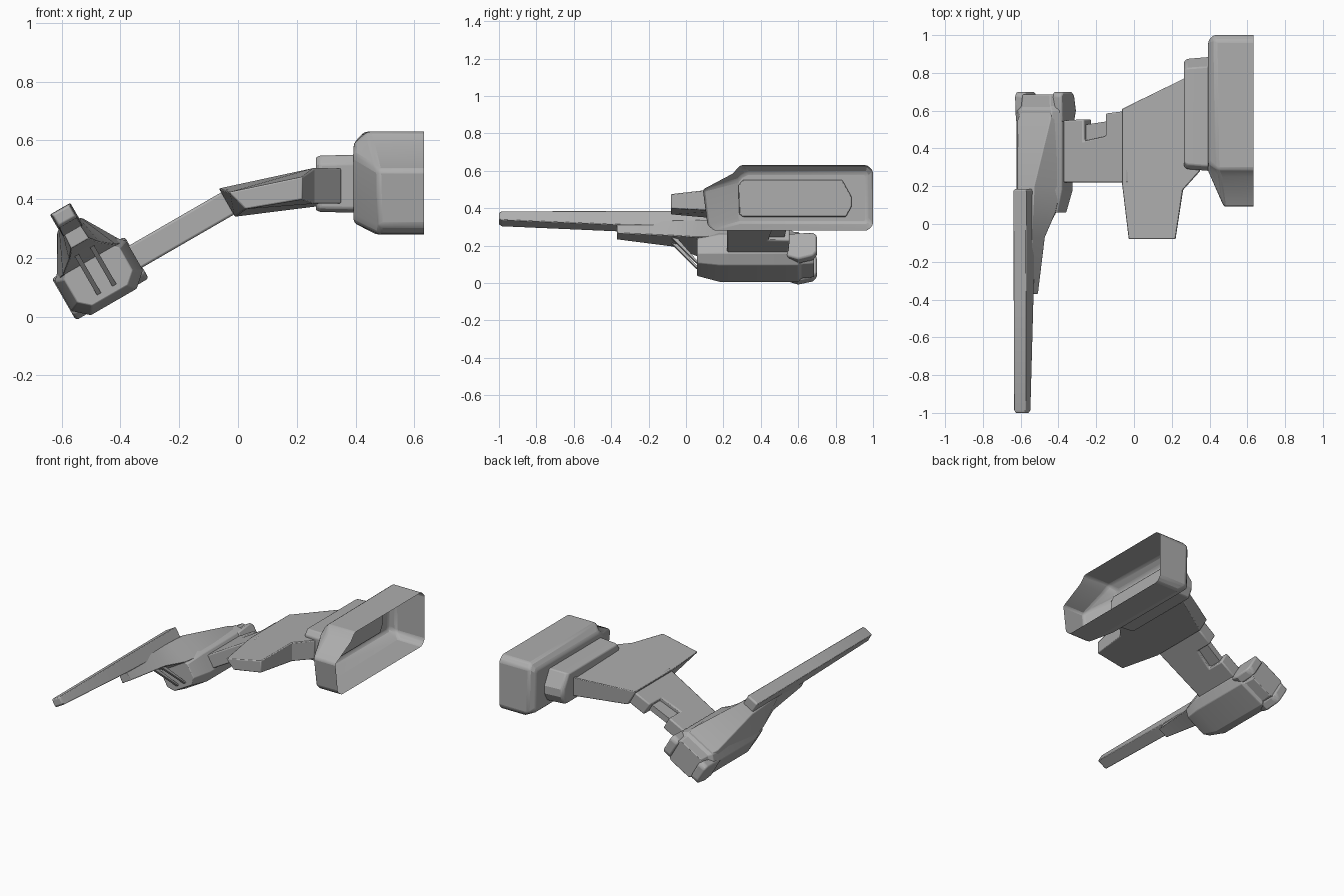
import bpy, bmesh, math
from mathutils import Vector

cube = bpy.data.objects.get("Cube")
if cube:
    bpy.data.objects.remove(cube, do_unlink=True)

grey = bpy.data.materials.new("hull_grey")
grey.use_nodes = True
grey.diffuse_color = (0.42, 0.42, 0.42, 1)
grey.node_tree.nodes["Principled BSDF"].inputs["Base Color"].default_value = (0.42, 0.42, 0.42, 1)

TILT = math.radians(30)


def tilted(u, y, v):
    """Point in the frame of the outer arm and pod: u along the arm, v across it."""
    c, s = math.cos(TILT), math.sin(TILT)
    return Vector((-0.48 + c * u - s * v, y, 0.15 + s * u + c * v))


def loft(name, rings, bevel=0.0, open_start=False):
    """Skin a row of rings with equal point counts and cap the ends."""
    bm = bmesh.new()
    rows = [[bm.verts.new(p) for p in ring] for ring in rings]
    n = len(rows[0])
    for a, b in zip(rows, rows[1:]):
        for i in range(n):
            j = (i + 1) % n
            bm.faces.new((a[i], a[j], b[j], b[i]))
    if not open_start:
        bm.faces.new(rows[0])
    bm.faces.new(rows[-1])
    bmesh.ops.recalc_face_normals(bm, faces=bm.faces)
    mesh = bpy.data.meshes.new(name)
    bm.to_mesh(mesh)
    bm.free()
    mesh.materials.append(grey)
    obj = bpy.data.objects.new(name, mesh)
    bpy.context.collection.objects.link(obj)
    bpy.ops.object.select_all(action='DESELECT')
    obj.select_set(True)
    bpy.context.view_layer.objects.active = obj
    bpy.ops.object.shade_smooth_by_angle(angle=math.radians(25))
    if bevel:
        mod = obj.modifiers.new("edge_bevel", 'BEVEL')
        mod.width = bevel
        mod.segments = 2
        mod.limit_method = 'ANGLE'
        mod.angle_limit = math.radians(35)
    return obj


def mirrored(half):
    """Close a right-hand half profile into a symmetric ring."""
    return half + [(-u, v) for u, v in reversed(half)]


def tilted_ring(y, half):
    return [tilted(u, y, v) for u, v in mirrored(half)]


def tilted_slab(name, outline, v0, v1, bevel):
    """Outline in (u, y), extruded across the arm."""
    return loft(name, [[tilted(u, y, v) for u, y in outline] for v in (v0, v1)], bevel)


# Main hull: a shell open on its inner side
rim = [(.15, .28), (.115, .31), (.09, .50), (.25, .585), (.29, .63),
       (.97, .63), (1, .60), (1, .31), (.97, .28)]
wall = [(.29, .32), (.28, .35), (.28, .55), (.30, .575), (.33, .59),
        (.96, .59), (.97, .57), (.97, .34), (.96, .32)]
bend = [.48, .48, .475, .455, .44, .43, .42, .43, .47]
loft("hull_shell", [
    [(.633, y, z) for y, z in rim],
    [(x, y, z) for x, (y, z) in zip(bend, rim)],
    [(.393, y, z) for y, z in wall]], 0.012, open_start=True)

# Root block between hull and wing
block = [(.29, .37), (.285, .52), (.31, .55), (.83, .55),
         (.88, .46), (.88, .41), (.85, .355), (.31, .355)]
mid_y, mid_z = .58, .45
loft("root_block", [
    [(x, mid_y + (y - mid_y) * k, mid_z + (z - mid_z) * k) for y, z in block]
    for x, k in ((.42, 1.02), (.28, .98), (.265, .93))], 0.006)

# Inner wing: sloping slab that thins toward its front edge
wing_plan = [(-.065, .21), (-.03, -.08), (.22, -.08), (.26, .18),
             (.35, .28), (.35, .77), (.265, .77), (-.065, .61)]
top, bottom = [], []
for x, y in wing_plan:
    thin = .02 if y < 0 else 0
    top.append((x, y, min(.505, .45 + .21 * x) - thin))
    bx = x + .055 if x < 0 else x
    bottom.append((bx, y, min(.385, .342 + .17 * bx) + thin))
loft("inner_wing", [bottom, top], 0.005)

# Outer arm with a notch in its rear edge and a recessed web in the notch
tilted_slab("outer_arm", [(.10, .22), (.53, .22), (.53, .60), (.393, .585),
                          (.393, .465), (.26, .44), (.26, .555), (.10, .545)],
            -.062, .025, 0.008)
tilted_slab("arm_notch_web", [(.25, .42), (.40, .44), (.40, .545), (.25, .525)],
            -.04, 0.0, 0)

# Pod body
pod = [(.09, -.115), (.14, -.07), (.14, .045), (.10, .085)]
loft("pod_body", [tilted_ring(y, [(u * k, v * k) for u, v in pod])
                  for y, k in ((.06, .78), (.18, 1), (.60, 1), (.62, .86), (.685, .82))], 0.004)

# Fairing on the pod, narrowing forward into the neck
fairing = [(-.37, .035, .115, .03, .19), (-.07, .06, .085, .04, .19),
           (.06, .105, .05, .045, .19), (.20, .135, .04, .05, .185),
           (.55, .13, .03, .10, .10), (.66, .09, .03, .08, .055)]
loft("pod_fairing", [tilted_ring(y, [(wb, vb), (wt, vt)])
                     for y, wb, vb, wt, vt in fairing], 0.004)

# Tail fins and front struts, one on each side of the pod
fin = [(.54, -.085), (.60, -.105), (.68, -.085), (.70, -.06),
       (.70, .04), (.68, .06), (.54, .05)]
strut = [(.07, -.07), (.055, -.065), (-.075, .085), (-.06, .10)]
for side, sign in (("left", 1), ("right", -1)):
    loft(side + "_tail_fin", [[tilted(sign * u, y, v) for y, v in fin]
                              for u in (.085, .143)], 0.01)
    loft(side + "_front_strut", [[tilted(sign * u, y, v) for y, v in strut]
                                 for u in (.022, .038)])

# Long gun barrel above the neck
barrel = [(-1.0, .03, .205, .244), (-.985, .036, .196, .25),
          (-.37, .038, .166, .251), (.175, .04, .15, .25), (.185, .035, .155, .244)]
loft("gun_barrel", [tilted_ring(y, [(w, v0), (w, v1)])
                    for y, w, v0, v1 in barrel], 0.004)
